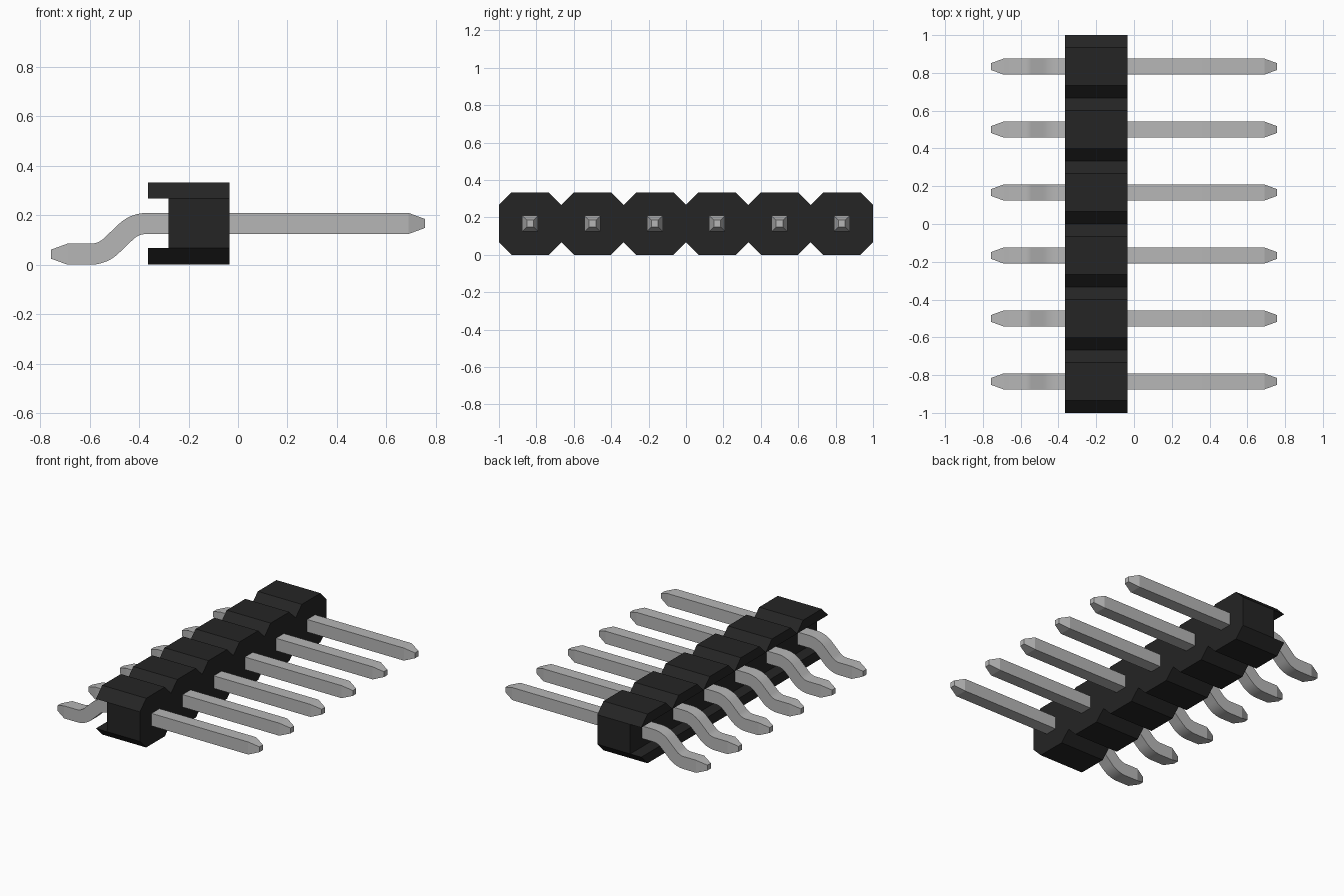
import bpy, bmesh, math
from mathutils import Vector

cube = bpy.data.objects.get("Cube")
if cube:
    bpy.data.objects.remove(cube, do_unlink=True)

COUNT = 6
PITCH = 1 / 3
HALF = PITCH / 2          # half a cell; also the height of the pin axis
FLAT = 0.1                # half length of each cell's flat sides
BACK, STEP, FACE = -0.365, -0.282, -0.035
CENTRES = [(i - (COUNT - 1) / 2) * PITCH for i in range(COUNT)]


def material(name, rgb):
    mat = bpy.data.materials.new(name)
    mat.use_nodes = True
    mat.diffuse_color = (*rgb, 1)
    mat.node_tree.nodes["Principled BSDF"].inputs["Base Color"].default_value = (*rgb, 1)
    return mat


def finish(bm, name, mat):
    bmesh.ops.recalc_face_normals(bm, faces=bm.faces)
    mesh = bpy.data.meshes.new(name)
    bm.to_mesh(mesh)
    bm.free()
    mesh.materials.append(mat)
    obj = bpy.data.objects.new(name, mesh)
    bpy.context.collection.objects.link(obj)
    return obj


def extrude_profile(bm, outline, x0, x1):
    """Extrude a closed (y, z) outline along x."""
    face = bm.faces.new([bm.verts.new((x0, y, z)) for y, z in outline])
    made = bmesh.ops.extrude_face_region(bm, geom=[face], use_keep_orig=True)
    moved = [v for v in made["geom"] if isinstance(v, bmesh.types.BMVert)]
    bmesh.ops.translate(bm, verts=moved, vec=(x1 - x0, 0, 0))


black = material("black plastic", (0.018, 0.018, 0.018))
silver = material("silver metal", (0.47, 0.47, 0.47))

# Housing core: a row of joined octagons
lower = []
for c in CENTRES:
    lower += [(c - HALF, HALF - FLAT), (c - FLAT, 0), (c + FLAT, 0)]
lower.append((CENTRES[-1] + HALF, HALF - FLAT))
upper = [(y, PITCH - z) for y, z in reversed(lower)]
bm = bmesh.new()
extrude_profile(bm, lower + upper, STEP, FACE)
finish(bm, "housing_core", black)

# Lips above and below the rear channel, one wedge per cell
for name, side in (("upper_lips", 1), ("lower_lips", -1)):
    bm = bmesh.new()
    for c in CENTRES:
        wedge = [(c - HALF, HALF + side * FLAT), (c - FLAT, HALF + side * HALF),
                 (c + FLAT, HALF + side * HALF), (c + HALF, HALF + side * FLAT)]
        extrude_profile(bm, wedge, BACK, STEP)
    finish(bm, name, black)

# Pin centre line: straight shaft, S-bend of two arcs, soldering foot
R, HALF_PIN, TIP, FOOT_Z = 0.12, 0.0425, 0.018, 0.0425
BEND_START, BEND_END = -0.596, -0.37
STEPS = 6
stations = [(-0.757, FOOT_Z, 0, TIP), (-0.69, FOOT_Z, 0, HALF_PIN)]
for i in range(STEPS + 1):
    a = math.radians(45) * i / STEPS
    stations.append((BEND_START + R * math.sin(a), FOOT_Z + R * (1 - math.cos(a)), a, HALF_PIN))
for i in range(STEPS, -1, -1):
    a = math.radians(45) * i / STEPS
    stations.append((BEND_END - R * math.sin(a), HALF - R * (1 - math.cos(a)), a, HALF_PIN))
stations += [(0.69, HALF, 0, HALF_PIN), (0.757, HALF, 0, TIP)]

# Pins: square section swept along the centre line with tapered tips
for n, c in enumerate(CENTRES):
    bm = bmesh.new()
    rings = []
    for x, z, a, h in stations:
        normal = Vector((-math.sin(a), 0, math.cos(a)))
        centre = Vector((x, c, z))
        rings.append([bm.verts.new(centre + normal * h * v + Vector((0, h * u, 0)))
                      for u, v in ((-1, -1), (1, -1), (1, 1), (-1, 1))])
    for r0, r1 in zip(rings, rings[1:]):
        for k in range(4):
            j = (k + 1) % 4
            bm.faces.new((r0[k], r0[j], r1[j], r1[k]))
    bm.faces.new(rings[0])
    bm.faces.new(rings[-1])
    pin = finish(bm, f"pin_{n + 1}", silver)
    bpy.ops.object.select_all(action="DESELECT")
    pin.select_set(True)
    bpy.context.view_layer.objects.active = pin
    bpy.ops.object.shade_smooth_by_angle(angle=math.radians(14))
